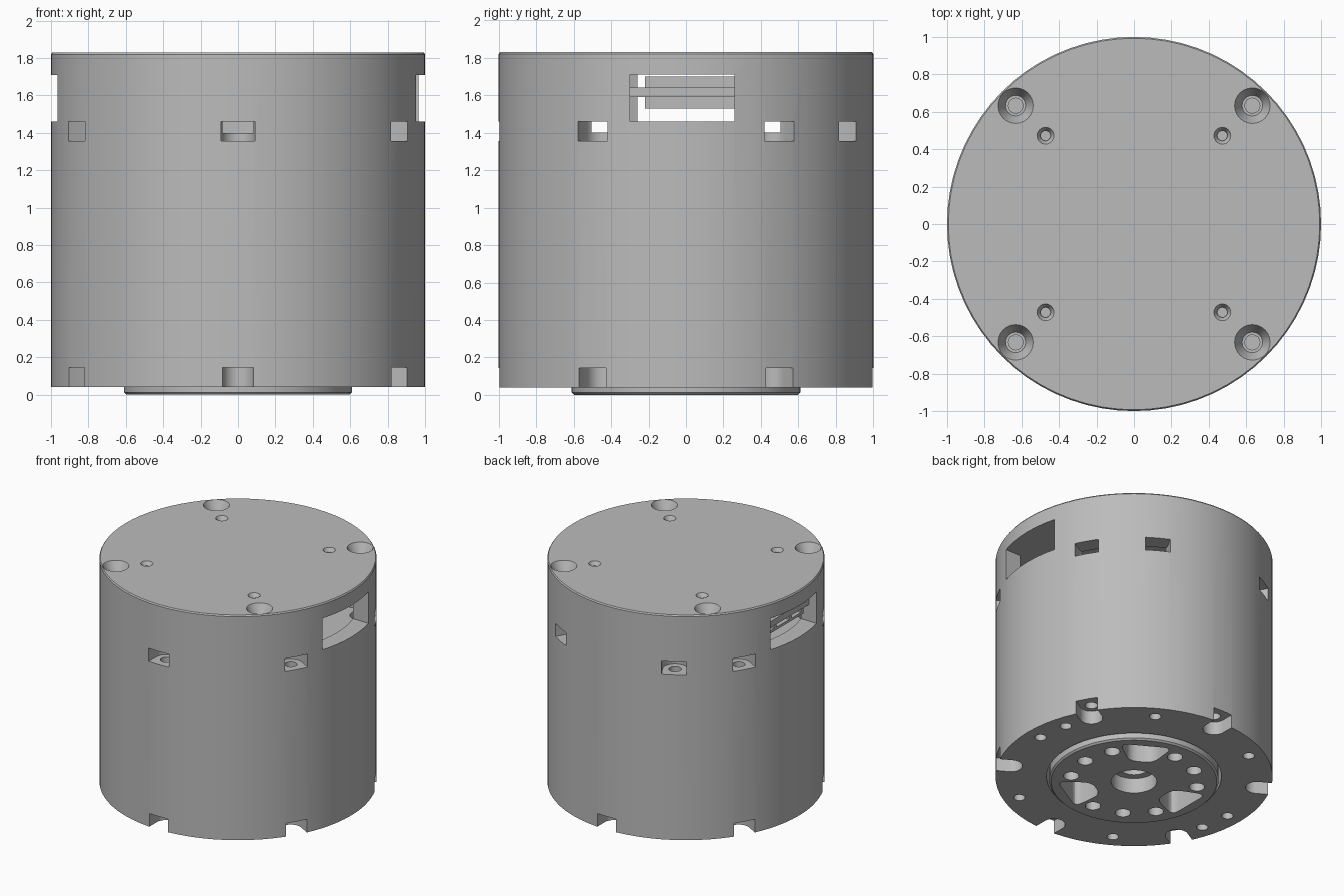
import bpy, bmesh, math
from math import sin, cos, pi, radians

cube = bpy.data.objects.get("Cube")
if cube:
    bpy.data.objects.remove(cube)

grey = bpy.data.materials.new("housing_grey")
grey.use_nodes = True
COLOUR = (0.5, 0.5, 0.5, 1)
grey.diffuse_color = COLOUR
grey.node_tree.nodes["Principled BSDF"].inputs["Base Color"].default_value = COLOUR


def finish(name, bm):
    bmesh.ops.recalc_face_normals(bm, faces=bm.faces)
    mesh = bpy.data.meshes.new(name)
    bm.to_mesh(mesh)
    bm.free()
    mesh.materials.append(grey)
    obj = bpy.data.objects.new(name, mesh)
    bpy.context.collection.objects.link(obj)
    return obj


def stack(name, rings, x=0, y=0, seg=24):
    """Solid of revolution from (radius, z) rings, capped at both ends."""
    bm = bmesh.new()
    loops = [[bm.verts.new((x + r * cos(2 * pi * i / seg), y + r * sin(2 * pi * i / seg), z))
              for i in range(seg)] for r, z in rings]
    for a, b in zip(loops, loops[1:]):
        for i in range(seg):
            j = (i + 1) % seg
            bm.faces.new((a[i], a[j], b[j], b[i]))
    bm.faces.new(loops[0])
    bm.faces.new(loops[-1])
    return finish(name, bm)


def prism(name, points, z0, z1, angle=0):
    """Outline extruded from z0 to z1 and turned about the main axis."""
    c, s = cos(radians(angle)), sin(radians(angle))
    bm = bmesh.new()
    face = bm.faces.new([bm.verts.new((x * c - y * s, x * s + y * c, z0)) for x, y in points])
    top = bmesh.ops.extrude_face_region(bm, geom=[face])["geom"]
    bmesh.ops.translate(bm, vec=(0, 0, z1 - z0),
                        verts=[v for v in top if isinstance(v, bmesh.types.BMVert)])
    return finish(name, bm)


def rect(x0, x1, y0, y1):
    return [(x0, y0), (x1, y0), (x1, y1), (x0, y1)]


def slot_outline(r, centre):
    """Round-backed slot that opens outwards."""
    arc = [(centre + r * cos(a), r * sin(a)) for a in (pi / 2 + pi * i / 12 for i in range(13))]
    return arc + [(1.1, -r), (1.1, r)]


def rounded(corners, radius, steps=5):
    """Round off the corners of a convex outline."""
    from mathutils import Vector
    out = []
    for i, p in enumerate(corners):
        p = Vector(p)
        a = p + (Vector(corners[i - 1]) - p).normalized() * radius
        b = p + (Vector(corners[(i + 1) % len(corners)]) - p).normalized() * radius
        for k in range(steps + 1):
            t = k / steps
            out.append(tuple(a * (1 - t) ** 2 + p * 2 * t * (1 - t) + b * t * t))
    return out


def cut(target, cutter):
    mod = target.modifiers.new("cut", 'BOOLEAN')
    mod.operation = 'DIFFERENCE'
    mod.solver = 'EXACT'
    mod.object = cutter
    cutter.hide_render = True
    bpy.context.view_layer.objects.active = target
    bpy.ops.object.modifier_apply(modifier=mod.name)
    bpy.data.objects.remove(cutter)


def smooth(obj):
    bpy.ops.object.select_all(action='DESELECT')
    obj.select_set(True)
    bpy.context.view_layer.objects.active = obj
    bpy.ops.object.shade_smooth_by_angle(angle=radians(30))


def polar(r, angle):
    return r * cos(radians(angle)), r * sin(radians(angle))


# Main drum with its upper chamber, side windows and underside recess
housing = stack("housing", [(1, 0.04), (1, 1.82), (0.993, 1.83)], seg=72)
cut(housing, stack("chamber", [(0.87, 1.4), (0.87, 1.71)], seg=72))
for angle in (0, 180):
    cut(housing, prism("window", rect(0.7, 1.1, -0.3, 0.26), 1.46, 1.71, angle))
cut(housing, stack("recess", [(0.63, -0.1), (0.63, 0.3)], seg=72))

# Screw notches: upper row, then lower row
for angle in (-90, -30, 30, 60, 120, 150, 210):
    cut(housing, prism("notch", slot_outline(0.09, 0.9), 1.355, 1.46, angle))
    cut(housing, stack("screw_hole", [(0.045, 1.25), (0.045, 1.38)], *polar(0.9, angle)))
for angle in range(30, 390, 60):
    cut(housing, prism("notch", slot_outline(0.083, 0.9), -0.1, 0.145, angle))
    cut(housing, stack("screw_hole", [(0.045, 0.1), (0.045, 0.25)], *polar(0.9, angle)))

# Mounting holes in the bottom rim
for angle in (0, 16, 60, 120, 180, 196, 240, 300):
    cut(housing, stack("rim_hole", [(0.042, -0.1), (0.042, 0.2)], *polar(0.88, angle)))

# Countersunk holes in the lid
for angle in (45, 135, 225, 315):
    x, y = polar(0.895, angle)
    cut(housing, stack("countersink", [(0.055, 1.75), (0.095, 1.83), (0.095, 1.9)], x, y))
    cut(housing, stack("drill", [(0.04, 1.72), (0.04, 1.78)], x, y))
    x, y = polar(0.668, angle)
    cut(housing, stack("countersink", [(0.028, 1.8), (0.045, 1.83), (0.045, 1.9)], x, y))
    cut(housing, stack("drill", [(0.025, 1.75), (0.025, 1.81)], x, y))
smooth(housing)

# Screw posts inside the chamber
for n, angle in enumerate((45, 135, 225, 315)):
    smooth(stack(f"screw_post_{n + 1}", [(0.1, 1.39), (0.1, 1.72)], *polar(0.86, angle)))

# Output flange with bore, pockets and bolt circle
flange = stack("output_flange", [(0.597, 0), (0.61, 0.012), (0.61, 0.31)], seg=72)
cut(flange, stack("bore", [(0.165, -0.1), (0.165, 0.12)], seg=36))
cut(flange, stack("inner_bore", [(0.11, 0.1), (0.11, 0.28)], seg=36))
pocket = rounded([(0.29, -0.09), (0.52, -0.19), (0.52, 0.19), (0.29, 0.09)], 0.07)
for angle in (60, 180, 300):
    cut(flange, prism("pocket", pocket, -0.1, 0.22, angle))
for angle in range(0, 360, 30):
    if angle % 120 != 60:
        cut(flange, stack("bolt_hole", [(0.056, -0.1), (0.056, 0.18)], *polar(0.46, angle)))
smooth(flange)

# Connector seen through the back-side window
prism("connector_board", rect(-0.9, -0.55, -0.32, 0.27), 1.59, 1.64)
prism("connector_back", rect(-0.66, -0.62, -0.22, 0.27), 1.53, 1.70)
for z, label in ((1.53, "lower"), (1.68, "upper")):
    prism(f"connector_{label}_rail", rect(-0.88, -0.62, -0.22, 0.27), z, z + 0.02)
for n, y in enumerate((-0.22, -0.07, 0.12, 0.24)):
    prism(f"connector_divider_{n + 1}", rect(-0.88, -0.62, y, y + 0.03), 1.53, 1.70)
